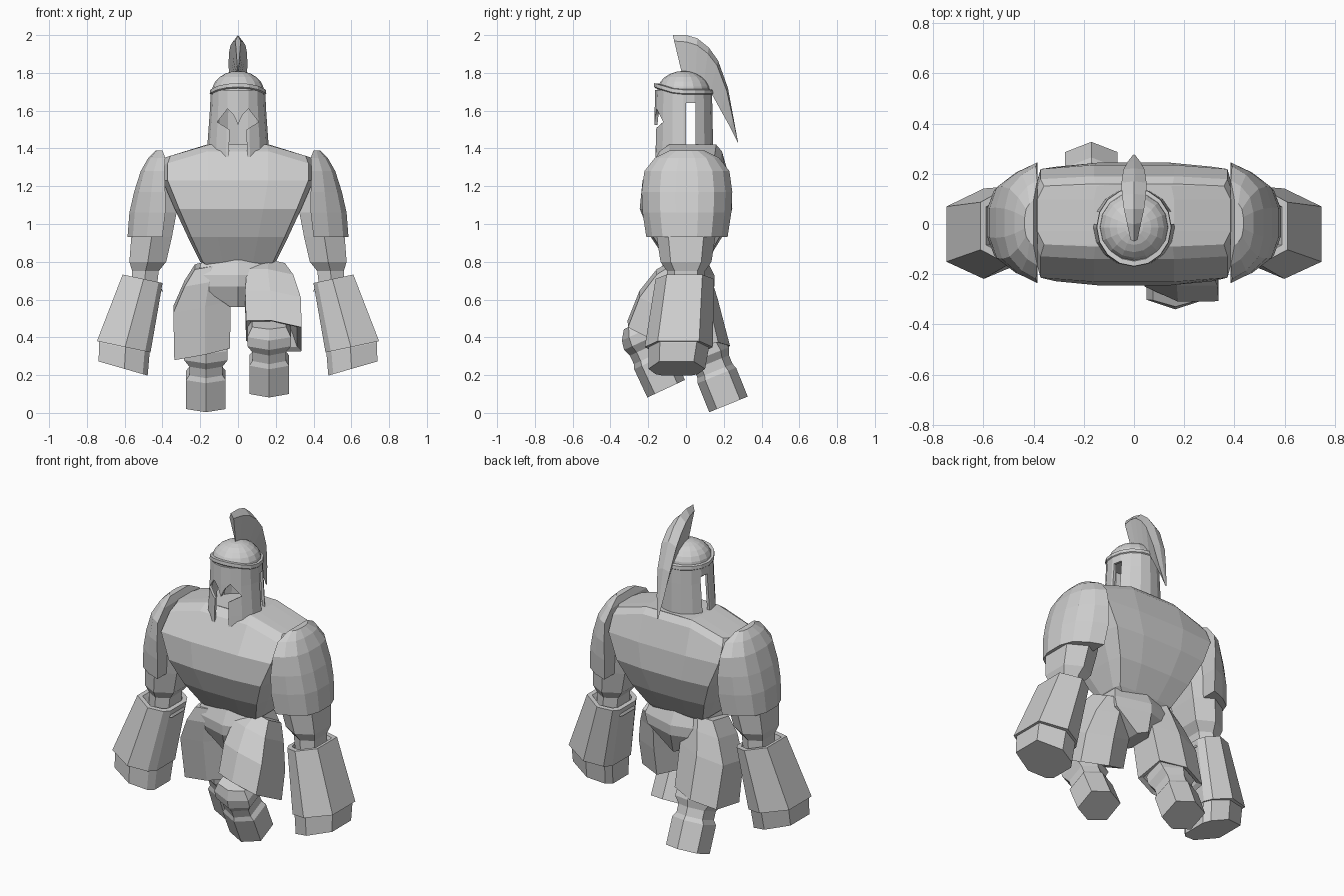
import bpy, bmesh
from math import sin, cos, pi, radians
from mathutils import Vector, Matrix

if "Cube" in bpy.data.objects:
    bpy.data.objects.remove(bpy.data.objects["Cube"], do_unlink=True)

STONE = (0.62, 0.62, 0.62, 1)
stone = bpy.data.materials.new("stone_grey")
stone.use_nodes = True
stone.diffuse_color = STONE
stone.node_tree.nodes["Principled BSDF"].inputs["Base Color"].default_value = STONE

# Cross-sections, in units of the half width and half depth
HEX = [(0, -1), (1, -.6), (1, .6), (0, 1), (-1, .6), (-1, -.6)]
CHEST = [(-.4, -1), (.4, -1), (.93, -.93), (1, -.5), (1, .5), (.93, .93),
         (.4, 1), (-.4, 1), (-.93, .93), (-1, .5), (-1, -.5), (-.93, -.93)]
PAD = [(-1, -1), (-.1, -.85), (.7, -.6), (1, -.25), (1, .25), (.7, .6), (-.1, .85), (-1, 1)]
GAUNTLET = [(-.05, -1), (1, -.62), (1, .6), (-.05, 1), (-.8, .75), (-1, .5), (-1, -.5), (-.8, -.75)]
SKIRT = [(-.1, -1), (1, -.9), (1, .65), (0, 1), (-1, .6), (-1, -.7)]


def circle(n):
    return [(cos(2 * pi * i / n), sin(2 * pi * i / n)) for i in range(n)]


def finish(name, bm):
    bmesh.ops.recalc_face_normals(bm, faces=bm.faces)
    mesh = bpy.data.meshes.new(name)
    bm.to_mesh(mesh)
    bm.free()
    mesh.materials.append(stone)
    obj = bpy.data.objects.new(name, mesh)
    bpy.context.collection.objects.link(obj)
    return obj


def skin(name, rings, wrap=False):
    """Join rings of points into a skin, capped or wrapped round to the start."""
    bm = bmesh.new()
    loops = [[bm.verts.new(p) for p in ring] for ring in rings]
    n = len(loops[0])
    pairs = list(zip(loops, loops[1:]))
    if wrap:
        pairs.append((loops[-1], loops[0]))
    else:
        bm.faces.new(loops[0])
        bm.faces.new(loops[-1])
    for a, b in pairs:
        for i in range(n):
            j = (i + 1) % n
            bm.faces.new((a[i], a[j], b[j], b[i]))
    return finish(name, bm)


def ring(shape, centre, rx, ry, tilt_x=0, tilt_y=0, side=1):
    turn = Matrix.Rotation(radians(tilt_x), 3, 'X') @ Matrix.Rotation(radians(tilt_y), 3, 'Y')
    points = [Vector(centre) + turn @ Vector((u * rx, v * ry, 0)) for u, v in shape]
    return [(p.x * side, p.y, p.z) for p in points]


def droop(points, slope):
    return [(x, y, z - slope * max(0, abs(x) - .16)) for x, y, z in points]


# Torso: height, half width, front, back, slope of the shoulders
torso = [(.76, .15, -.07, .08, 0), (.8, .2, -.1, .11, 0), (.93, .265, -.185, .19, 0),
         (1.08, .335, -.245, .245, 0), (1.23, .4, -.23, .235, 0),
         (1.385, .4, -.14, .19, .3), (1.42, .385, -.09, .16, .3), (1.422, .16, -.09, .16, 0)]
skin("torso", [droop(ring(CHEST, (0, (f + b) / 2, z), w, (b - f) / 2), s) for z, w, f, b, s in torso])

# Pelvis tapering to the crotch
pelvis = [(.81, .19, .11), (.73, .215, .15), (.67, .2, .15), (.56, .04, .125)]
skin("pelvis", [ring(HEX, (0, 0, z), w, d) for z, w, d in pelvis])

# Arms, mirrored; forearm and fist rows end with their tilt
pad = [(.93, .4, .585, .215), (1.06, .385, .575, .235), (1.17, .385, .55, .24),
       (1.28, .39, .515, .225), (1.35, .385, .475, .17), (1.39, .4, .435, .09)]
upper = [(1.2, .38, .5, .15), (1.06, .325, .54, .165), (.93, .35, .565, .155),
         (.8, .38, .575, .135), (.75, .42, .56, .1), (.66, .43, .56, .1)]
forearm = [(.48, .66, .085, .12, -12), (.505, .71, .085, .125, -12),
           (.505, .71, .108, .155, -12), (.605, .35, .145, .18, -12)]
fist = [(.59, .41, .12, .15, -12), (.602, .345, .137, .16, -12), (.608, .235, .135, .15, -16)]
for side, label in ((1, "left"), (-1, "right")):
    skin(label + "_shoulder_pad", [ring(PAD, ((a + b) / 2, .005, z), (b - a) / 2, d, side=side)
                                   for z, a, b, d in pad])
    skin(label + "_upper_arm", [ring(HEX, ((a + b) / 2, 0, z), (b - a) / 2, d, side=side)
                                for z, a, b, d in upper])
    for part, rows in (("_forearm", forearm), ("_fist", fist)):
        skin(label + part, [ring(GAUNTLET, (x, -.07 + z * .09, z), w, d, 0, tilt, side)
                            for x, z, w, d, tilt in rows])

# Lower legs: block foot, ankle and calf, striding
lower_leg = [(0, .105, .11), (.165, .105, .11), (.19, .088, .1), (.24, .088, .1),
             (.28, .115, .115), (.33, .115, .105), (.38, .09, .07)]
for label, x, y, z, tilt in (("left", .165, -.105, .128, 25), ("right", -.17, .225, .045, 22)):
    up = Matrix.Rotation(radians(tilt), 3, 'X') @ Vector((0, 0, 1))
    skin(label + "_lower_leg", [ring(HEX, Vector((x, y, z)) + up * h, w, d, tilt)
                                for h, w, d in lower_leg])

# Thigh guards: hip, middle and hem rings, then the hollow under the hem
left_thigh = [(.17, .02, .77, .08, .09), (.17, -.04, .7, .125, .13), (.185, -.1, .57, .15, .165),
              (.19, -.15, .405, .15, .18), (.19, -.145, .415, .125, .15), (.18, -.12, .5, .1, .11)]
right_thigh = [(.15, 0, .79, .08, .1), (.165, .01, .71, .12, .12), (.19, .04, .58, .155, .13),
               (.19, .09, .33, .15, .145), (.19, .088, .34, .125, .12), (.18, .07, .41, .1, .1)]
for label, side, tilt, rows in (("left", 1, -27, left_thigh), ("right", -1, 10, right_thigh)):
    skin(label + "_thigh_guard", [ring(SKIRT, (x, y, z), w, d, tilt, 11, side)
                                  for x, y, z, w, d in rows])

# Hollow helmet
ROUND = circle(16)
CY = -.013
wall = [(1.33, .166, .158), (1.42, .162, .156), (1.6, .149, .153), (1.71, .144, .15),
        (1.71, .13, .134), (1.6, .134, .137), (1.42, .146, .14), (1.33, .15, .142)]
helmet = skin("helmet", [ring(ROUND, (0, CY, z), w, d) for z, w, d in wall], wrap=True)

# Cutters for the face opening, the ear slots and the lower rim
half = [(.05, 1.25), (.045, 1.5), (.11, 1.54), (.055, 1.61), (.022, 1.575)]
face = half + [(0, 1.525)] + [(-x, z) for x, z in reversed(half)]
slot = [(0, 1.41), (.05, 1.41), (.05, 1.64), (0, 1.64)]
hem = [(-.3, 1.25), (-.3, 1.35), (-.165, 1.35), (-.1, 1.41), (.3, 1.41), (.3, 1.25)]
cutters = [skin("face_cutter", [[(x, y, z) for x, z in face] for y in (-.4, -.03)])]
for name, outline in (("slot_cutter", slot), ("hem_cutter", hem)):
    cutters.append(skin(name, [[(x, y, z) for y, z in outline] for x in (-.4, .4)]))
for cutter in cutters:
    cutter.hide_render = True
    mod = helmet.modifiers.new("cut", 'BOOLEAN')
    mod.operation = 'DIFFERENCE'
    mod.solver = 'EXACT'
    mod.object = cutter
graph = bpy.context.evaluated_depsgraph_get()
cut_mesh = bpy.data.meshes.new_from_object(helmet.evaluated_get(graph))
helmet.modifiers.clear()
helmet.data = cut_mesh
for cutter in cutters:
    bpy.data.objects.remove(cutter, do_unlink=True)

# Brow band, raised to a peak at the front
band = [(1.685, .144, .15), (1.69, .15, .157), (1.71, .148, .155), (1.715, .13, .135),
        (1.7, .125, .13)]
brow = skin("brow_band", [ring(ROUND, (0, CY, z), w, d) for z, w, d in band], wrap=True)
for v in brow.data.vertices:
    v.co.z += .3 * max(0, -.05 - v.co.y)

# Dome
arc = [i * pi / 12 for i in range(6)]
skin("helmet_dome", [ring(ROUND, (0, CY, 1.7 + .11 * sin(a)), .138 * cos(a), .14 * cos(a))
                     for a in arc] + [ring(ROUND, (0, CY, 1.81), .006, .006)])

# Crest: inner edge, outer edge and half thickness at each station
crest = [((-.02, 1.79), (-.07, 2), .014), ((.02, 1.76), (0, 2), .028), ((.05, 1.74), (.06, 1.983), .04),
         ((.09, 1.72), (.12, 1.935), .048), ((.13, 1.7), (.17, 1.865), .05),
         ((.185, 1.6), (.222, 1.72), .042), ((.235, 1.51), (.25, 1.57), .025),
         ((.272, 1.435), (.276, 1.43), .004)]
rings = []
for inner, outer, w in crest:
    y, z = Vector(inner).lerp(Vector(outer), .85)
    rings.append([(0, *inner), (w, y, z), (0, *outer), (-w, y, z)])
skin("helmet_crest", rings)
